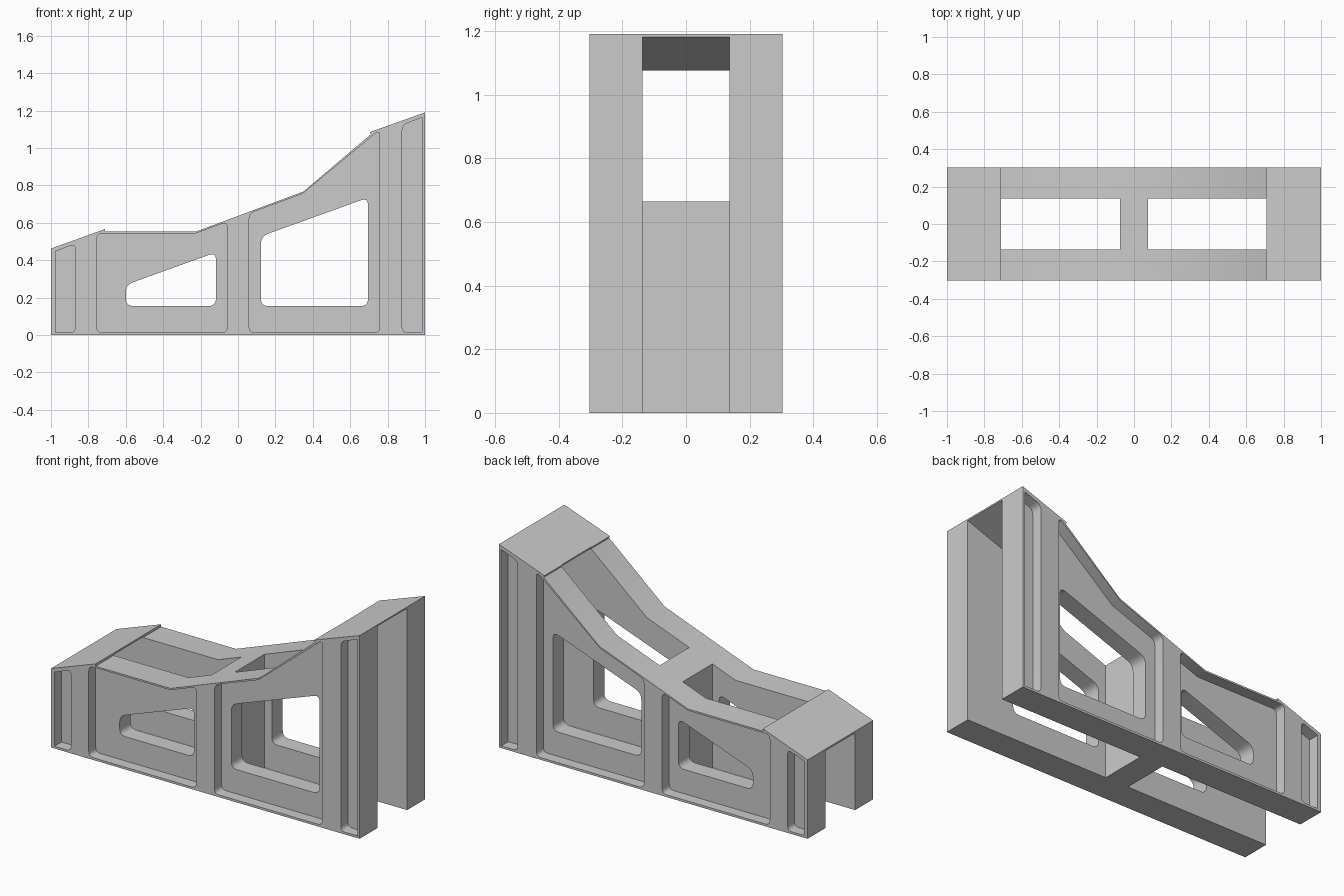
import bpy
import bmesh
from mathutils import Vector

cube = bpy.data.objects.get("Cube")
if cube:
    bpy.data.objects.remove(cube, do_unlink=True)

HALF_W = 0.303      # half depth of the frame
HALF_BAY = 0.137    # half depth of the open centre
POCKET = 0.065      # depth of the outer recesses

grey = bpy.data.materials.new("plain grey")
grey.use_nodes = True
grey.diffuse_color = (0.6, 0.6, 0.6, 1)
grey.node_tree.nodes["Principled BSDF"].inputs["Base Color"].default_value = (0.6, 0.6, 0.6, 1)


def rounded(points, radius, square=()):
    """Round every corner of an outline except the listed ones."""
    out = []
    for i, p in enumerate(points):
        p = Vector(p)
        if i in square:
            out.append(p)
            continue
        a = (Vector(points[i - 1]) - p).normalized()
        b = (Vector(points[(i + 1) % len(points)]) - p).normalized()
        half = a.angle(b) / 2
        reach = radius * min(1, 1 / max(0.6, half))
        start, end = p + a * reach, p + b * reach
        # quadratic blend approximates the fillet arc
        for k in range(7):
            t = k / 6
            w = 2 * t * (1 - t) * 1.0
            out.append(start * (1 - t) ** 2 + p * w + end * t ** 2)
    return out


def prism(name, outline, y0, y1):
    """Extrude an x-z outline from y0 to y1."""
    bm = bmesh.new()
    face = bm.faces.new([bm.verts.new((p[0], y0, p[1])) for p in outline])
    ext = bmesh.ops.extrude_face_region(bm, geom=[face])
    moved = [g for g in ext["geom"] if isinstance(g, bmesh.types.BMVert)]
    bmesh.ops.translate(bm, verts=moved, vec=(0, y1 - y0, 0))
    bmesh.ops.recalc_face_normals(bm, faces=bm.faces)
    mesh = bpy.data.meshes.new(name)
    bm.to_mesh(mesh)
    bm.free()
    obj = bpy.data.objects.new(name, mesh)
    bpy.context.collection.objects.link(obj)
    return obj


# Side profile, extruded through the full depth
frame = prism("support_frame", [
    (-1, 0), (1, 0), (1, 1.19), (0.705, 1.085), (0.71, 1.073), (0.35, 0.767),
    (-0.225, 0.553), (-0.71, 0.553), (-0.71, 0.567), (-1, 0.462)], -HALF_W, HALF_W)
frame.data.materials.append(grey)


def cut(outline, y0, y1):
    cutter = prism("cutter", outline, y0, y1)
    cutter.hide_render = True
    mod = frame.modifiers.new("cut", "BOOLEAN")
    mod.operation = "DIFFERENCE"
    mod.solver = "EXACT"
    mod.object = cutter
    bpy.context.view_layer.objects.active = frame
    bpy.ops.object.modifier_apply(modifier=mod.name)
    bpy.data.objects.remove(cutter, do_unlink=True)


# Open bays either side of the centre rib, leaving thin end caps
cut([(-1.1, -0.1), (-0.075, -0.1), (-0.075, 1.5), (-0.708, 1.5), (-0.708, 0.557),
     (-1.1, 0.415)], -HALF_BAY, HALF_BAY)
cut([(0.075, -0.1), (1.1, -0.1), (1.1, 1.217), (0.708, 1.076), (0.708, 1.5),
     (0.075, 1.5)], -HALF_BAY, HALF_BAY)

# Outer recesses, the same on both side walls
recesses = [
    rounded([(-0.977, 0.013), (-0.87, 0.013), (-0.87, 0.488), (-0.977, 0.447)], 0.03, (0, 3)),
    rounded([(-0.755, 0.013), (-0.058, 0.013), (-0.058, 0.605), (-0.227, 0.543),
             (-0.755, 0.543)], 0.03, (3,)),
    rounded([(0.06, 0.013), (0.757, 0.013), (0.757, 1.096), (0.345, 0.755),
             (0.06, 0.65)], 0.03, (3,)),
    rounded([(0.878, 0.013), (0.985, 0.013), (0.985, 1.163), (0.878, 1.123)], 0.03, (1, 2)),
]
for side in (-1, 1):
    for outline in recesses:
        cut(outline, side * (HALF_W - POCKET), side * (HALF_W + 0.1))

# Windows through both walls
cut(rounded([(-0.6, 0.155), (-0.118, 0.155), (-0.118, 0.442), (-0.6, 0.268)], 0.04), -0.5, 0.5)
cut(rounded([(0.123, 0.155), (0.695, 0.155), (0.695, 0.734), (0.123, 0.528)], 0.04), -0.5, 0.5)

frame.select_set(True)
bpy.context.view_layer.objects.active = frame
bpy.ops.object.shade_smooth_by_angle(angle=0.5)
